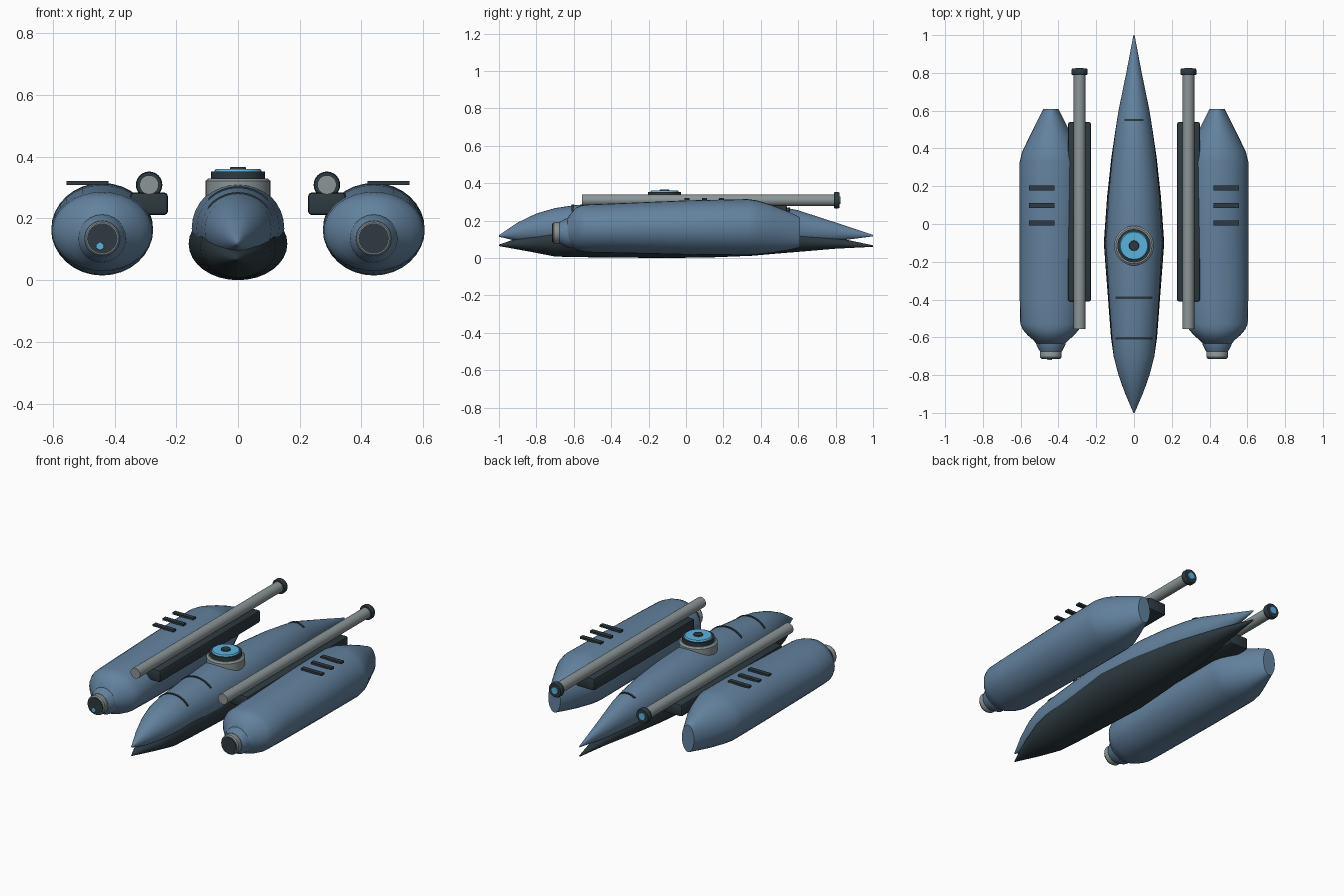
import bpy, bmesh, math
from mathutils import Matrix

if "Cube" in bpy.data.objects:
    bpy.data.objects.remove(bpy.data.objects["Cube"])


def material(name, rgb):
    m = bpy.data.materials.new(name)
    m.diffuse_color = (*rgb, 1)
    m.use_nodes = True
    m.node_tree.nodes["Principled BSDF"].inputs["Base Color"].default_value = m.diffuse_color
    return m


BLUE = material("steel blue", (0.125, 0.223, 0.345))
DARK = material("dark slate", (0.026, 0.042, 0.052))
GRAY = material("metal gray", (0.26, 0.30, 0.31))
CYAN = material("glowing cyan", (0.107, 0.445, 0.73))


def finish(bm, name, mat, angle=35):
    bmesh.ops.recalc_face_normals(bm, faces=bm.faces)
    me = bpy.data.meshes.new(name)
    bm.to_mesh(me)
    bm.free()
    ob = bpy.data.objects.new(name, me)
    bpy.context.collection.objects.link(ob)
    me.materials.append(mat)
    bpy.ops.object.select_all(action='DESELECT')
    ob.select_set(True)
    bpy.context.view_layer.objects.active = ob
    bpy.ops.object.shade_smooth_by_angle(angle=math.radians(angle))
    return ob


def loft(name, mat, sections, x=0, n=32):
    """Skin elliptical rings given as (y, centre z, half width, half height)."""
    bm = bmesh.new()
    rings = []
    for y, cz, rx, rz in sections:
        rings.append([bm.verts.new((x + rx * math.cos(2 * math.pi * i / n), y,
                                    cz + rz * math.sin(2 * math.pi * i / n)))
                      for i in range(n)])
    for a, b in zip(rings, rings[1:]):
        for i in range(n):
            j = (i + 1) % n
            bm.faces.new((a[i], a[j], b[j], b[i]))
    bm.faces.new(rings[0])
    bm.faces.new(rings[-1])
    return finish(bm, name, mat)


def box(name, mat, lo, hi, bevel=0.0):
    bm = bmesh.new()
    size = [b - a for a, b in zip(lo, hi)]
    mid = [(a + b) / 2 for a, b in zip(lo, hi)]
    bmesh.ops.create_cube(bm, size=1, matrix=Matrix.Translation(mid) @ Matrix.Diagonal((*size, 1)))
    if bevel:
        bmesh.ops.bevel(bm, geom=bm.edges[:], offset=bevel, segments=2,
                        affect='EDGES', profile=0.5)
    return finish(bm, name, mat)


def disc(name, mat, x, y, z0, z1, r0, r1):
    """Upright round part, r0 at the bottom and r1 at the top."""
    bm = bmesh.new()
    bmesh.ops.create_cone(bm, cap_ends=True, segments=32, radius1=r0, radius2=r1,
                          depth=z1 - z0, matrix=Matrix.Translation((x, y, (z0 + z1) / 2)))
    return finish(bm, name, mat)


def rod(name, mat, x, z, profile, n=24):
    """Round part along y with (y, radius) steps."""
    return loft(name, mat, [(y, z, r, r) for y, r in profile], x, n)


# Central hull and the keel shell below it
hull = [(-1, 0.118, 0.003, 0.004), (-0.9, 0.14, 0.046, 0.05), (-0.8, 0.155, 0.082, 0.083),
        (-0.7, 0.165, 0.108, 0.102), (-0.6, 0.168, 0.118, 0.114), (-0.39, 0.168, 0.134, 0.132),
        (-0.1, 0.168, 0.15, 0.147), (0.15, 0.168, 0.136, 0.142), (0.35, 0.168, 0.117, 0.128),
        (0.5, 0.165, 0.098, 0.111), (0.6, 0.16, 0.082, 0.095), (0.8, 0.14, 0.041, 0.05),
        (1, 0.12, 0.003, 0.004)]
loft("central_hull", BLUE, hull)
loft("keel_shell", DARK, [
    (-1, 0.068, 0.003, 0.004), (-0.85, 0.08, 0.065, 0.043), (-0.7, 0.095, 0.108, 0.087),
    (-0.6, 0.105, 0.122, 0.1), (-0.1, 0.118, 0.16, 0.118), (0.15, 0.118, 0.142, 0.114),
    (0.35, 0.11, 0.12, 0.098), (0.5, 0.1, 0.098, 0.075), (0.6, 0.093, 0.08, 0.06),
    (0.8, 0.08, 0.04, 0.03), (1, 0.064, 0.003, 0.004)])


# Thin panel seams arching over the hull
def hull_at(y):
    for a, b in zip(hull, hull[1:]):
        if a[0] <= y <= b[0]:
            t = (y - a[0]) / (b[0] - a[0])
            return [p + (q - p) * t for p, q in zip(a, b)][1:]


for y, half in ((-0.605, 0.095), (-0.39, 0.095), (0.55, 0.048)):
    cz, rx, rz = hull_at(y)
    span = math.asin(half / rx)
    bm = bmesh.new()
    rows = []
    for i in range(17):
        a = span * (i / 8 - 1)
        rows.append([bm.verts.new(((rx + o) * math.sin(a), y + d, cz + (rz + o) * math.cos(a)))
                     for d, o in ((-0.006, -0.006), (-0.006, 0.004), (0.006, 0.004), (0.006, -0.006))])
    for a, b in zip(rows, rows[1:]):
        for i in range(4):
            bm.faces.new((a[i], a[(i + 1) % 4], b[(i + 1) % 4], b[i]))
    bm.faces.new(rows[0])
    bm.faces.new(rows[-1])
    finish(bm, "hull_seam", DARK)

# Sensor turret on top of the hull
TY = -0.115
disc("turret_base", GRAY, 0, TY, 0.25, 0.322, 0.105, 0.105)
disc("turret_base_rim", GRAY, 0, TY, 0.322, 0.33, 0.105, 0.095)
disc("turret_ring", DARK, 0, TY, 0.33, 0.352, 0.088, 0.088)
disc("turret_lens", CYAN, 0, TY, 0.352, 0.36, 0.077, 0.072)
disc("turret_pupil", DARK, 0, TY, 0.36, 0.366, 0.027, 0.025)

for s in (-1, 1):
    # Side pod with a tapered tail
    px = 0.44 * s
    loft("side_pod", BLUE, [
        (-0.635, 0.14, 0.075, 0.07), (-0.615, 0.15, 0.093, 0.09), (-0.59, 0.156, 0.122, 0.112),
        (-0.56, 0.158, 0.148, 0.123), (-0.53, 0.158, 0.162, 0.128), (-0.4, 0.159, 0.165, 0.132),
        (0.0, 0.163, 0.165, 0.145), (0.33, 0.165, 0.165, 0.15), (0.38, 0.163, 0.153, 0.145),
        (0.46, 0.155, 0.115, 0.128), (0.54, 0.146, 0.075, 0.105), (0.59, 0.14, 0.05, 0.088),
        (0.61, 0.137, 0.04, 0.08)], px)
    # Pod nose: collar, metal ring and dark intake
    rod("nose_collar", BLUE, px, 0.135, [(-0.61, 0.08), (-0.64, 0.077), (-0.675, 0.058)])
    rod("nose_ring", GRAY, px, 0.135, [(-0.66, 0.05), (-0.672, 0.057), (-0.705, 0.057), (-0.712, 0.052)])
    rod("nose_intake", DARK, px, 0.135, [(-0.70, 0.049), (-0.716, 0.049)])
    if s < 0:
        rod("intake_light", CYAN, px - 0.007, 0.11, [(-0.71, 0.014), (-0.719, 0.012)], 12)
    # Vent slats on top of the pod
    for y in (0.005, 0.098, 0.19):
        xs = sorted((0.42 * s, 0.556 * s))
        box("vent_slat", DARK, (xs[0], y - 0.013, 0.309), (xs[1], y + 0.013, 0.321))
    # Cannon mount, barrel and muzzle
    xs = sorted((0.227 * s, 0.35 * s))
    box("cannon_mount", DARK, (xs[0], -0.41, 0.211), (xs[1], 0.54, 0.284), 0.012)
    bx = 0.288 * s
    rod("cannon_barrel", GRAY, bx, 0.309, [(-0.555, 0.031), (0.80, 0.031)])
    rod("cannon_muzzle", DARK, bx, 0.309, [(0.79, 0.04), (0.795, 0.043), (0.815, 0.043), (0.822, 0.039)])
    rod("muzzle_light", CYAN, bx, 0.309, [(0.82, 0.022), (0.826, 0.02)])
